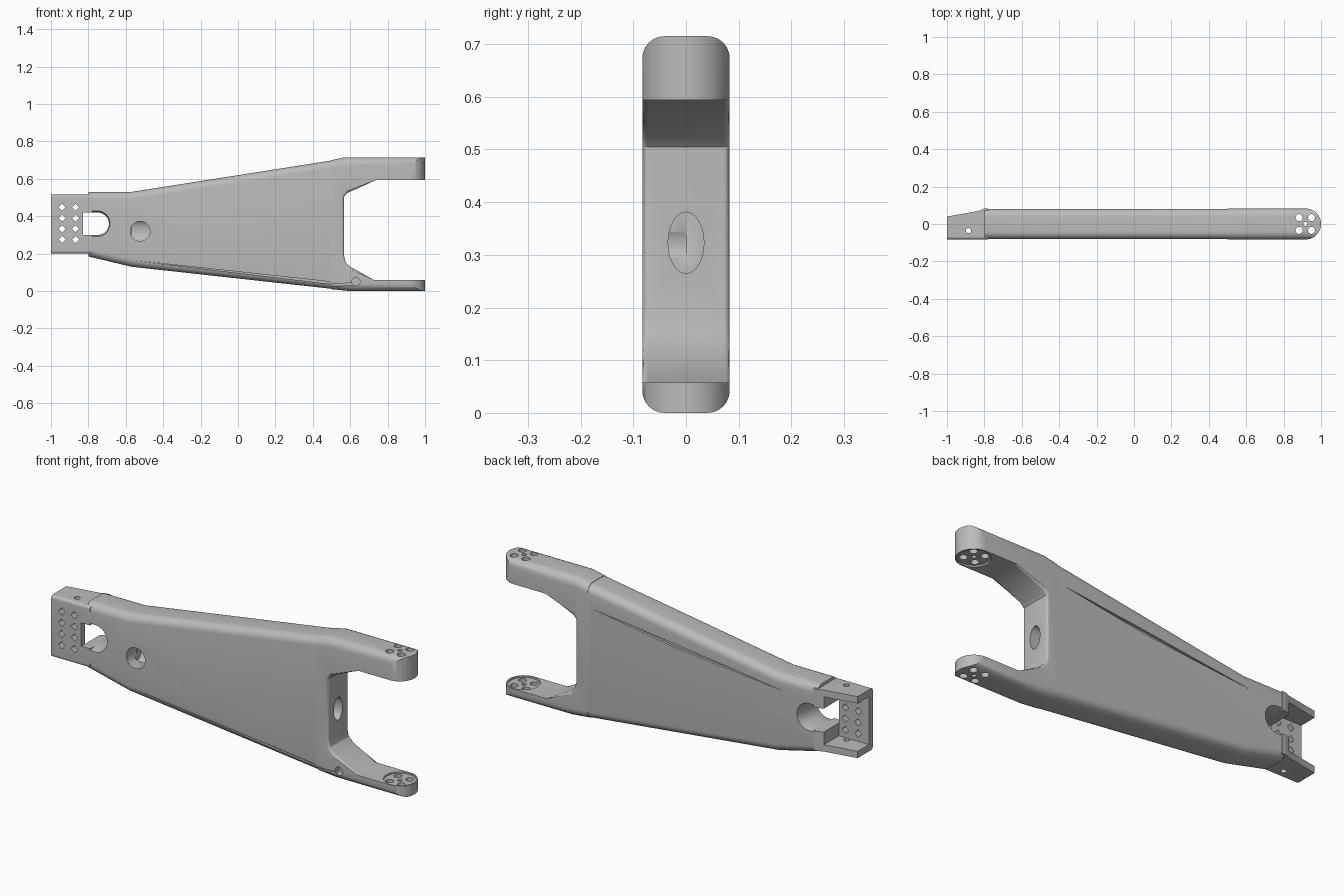
import bpy, bmesh, math
from mathutils import Vector

if "Cube" in bpy.data.objects:
    bpy.data.objects.remove(bpy.data.objects["Cube"], do_unlink=True)

grey = bpy.data.materials.new("satin_grey")
grey.use_nodes = True
COLOR = (0.5, 0.5, 0.5, 1)
grey.diffuse_color = COLOR
grey.node_tree.nodes["Principled BSDF"].inputs["Base Color"].default_value = COLOR

H = 0.083  # half depth of the link


def place(axis, u, v, d):
    return {"X": (d, u, v), "Y": (u, d, v), "Z": (u, v, d)}[axis]


def prism(name, axis, pts, lo, hi, bevels=(), flare=1.0):
    """Extrude a 2D outline along an axis, then round edges chosen by rules."""
    bm = bmesh.new()
    cu = sum(p[0] for p in pts) / len(pts)
    cv = sum(p[1] for p in pts) / len(pts)
    a = [bm.verts.new(place(axis, u, v, lo)) for u, v in pts]
    b = [bm.verts.new(place(axis, cu + (u - cu) * flare, cv + (v - cv) * flare, hi))
         for u, v in pts]
    bm.faces.new(a)
    bm.faces.new(b)
    for i in range(len(pts)):
        j = (i + 1) % len(pts)
        bm.faces.new((a[i], a[j], b[j], b[i]))
    bmesh.ops.recalc_face_normals(bm, faces=bm.faces)
    for size, rule in bevels:
        edges = []
        for e in bm.edges:
            p, q = (v.co for v in e.verts)
            if rule((p + q) / 2, q - p):
                edges.append(e)
        bmesh.ops.bevel(bm, geom=edges, offset=size, segments=6, profile=0.5,
                        affect="EDGES", clamp_overlap=True)
    bmesh.ops.recalc_face_normals(bm, faces=bm.faces)
    mesh = bpy.data.meshes.new(name)
    bm.to_mesh(mesh)
    bm.free()
    mesh.materials.append(grey)
    ob = bpy.data.objects.new(name, mesh)
    bpy.context.collection.objects.link(ob)
    return ob


def ring(cu, cv, ru, rv, n=32):
    return [(cu + ru * math.cos(math.tau * i / n), cv + rv * math.sin(math.tau * i / n))
            for i in range(n)]


def rect(u0, u1, v0, v1):
    return [(u0, v0), (u1, v0), (u1, v1), (u0, v1)]


def arc_end(u0, u1, v0, v1, n=24):
    """Outline with a square left end and a half-round right end."""
    r, c = (v1 - v0) / 2, (v0 + v1) / 2
    tip = [(u1 - r + r * math.cos(t), c + r * math.sin(t))
           for t in (math.pi * (i / n - 0.5) for i in range(n + 1))]
    return [(u0, v0)] + tip + [(u0, v1)]


def carve(targets, axis, pts, lo, hi, op="DIFFERENCE", flare=1.0):
    cutter = prism("cutter", axis, pts, lo, hi, flare=flare)
    cutter.hide_render = True
    for ob in targets:
        bpy.context.view_layer.objects.active = ob
        mod = ob.modifiers.new("carve", "BOOLEAN")
        mod.operation, mod.solver, mod.object = op, "EXACT", cutter
        bpy.ops.object.modifier_apply(modifier=mod.name)
    bpy.data.objects.remove(cutter, do_unlink=True)


def along_profile(m, d):
    return abs(d.y) < 1e-4


# Tapered main beam
body = prism("tapered_beam", "Y",
             [(-0.8, 0.185), (-0.57, 0.13), (0.5, 0.012), (0.5, 0.698),
              (-0.57, 0.53), (-0.8, 0.53)], -H + 0.002, H - 0.002,
             [(0.04, lambda m, d: along_profile(m, d) and abs(d.x) > 0.05)])

# Forked end with two arms
fork = prism("fork", "Y",
             [(0.5, 0.01), (0.6, 0), (1, 0), (1, 0.058), (0.73, 0.058),
              (0.6, 0.13), (0.575, 0.155), (0.567, 0.19), (0.567, 0.505),
              (0.585, 0.525), (0.74, 0.594), (1, 0.594), (1, 0.715),
              (0.57, 0.715), (0.5, 0.7)], -H, H,
             [(0.042, lambda m, d: along_profile(m, d) and abs(d.x) > 0.05
               and (m.z > 0.7 or m.z < 0.012)),
              (0.012, lambda m, d: along_profile(m, d) and abs(d.x) < 0.2
               and 0.07 < m.z < 0.58 and m.x > 0.55 and abs(m.y) > H - 0.001)])
carve([fork], "Z", arc_end(0.4, 1, -H, H), -0.1, 0.9, op="INTERSECT")

# Mounting bracket with sloped flanges
bracket = prism("mount_bracket", "Z",
                [(-1, -H), (-0.78, -H), (-0.78, H), (-0.8, H), (-0.83, 0.07), (-1, 0.04)],
                0.2, 0.515,
                [(0.015, lambda m, d: abs(d.z) < 1e-4 and abs(d.x) > 0.05 and m.y < 0)])
carve([bracket], "X", rect(-0.05, 0.2, 0.235, 0.48), -1.1, -0.83)

# Open slot between bracket and beam, flared at both faces
slot = arc_end(-0.83, -0.69, 0.3, 0.42)
carve([bracket, body], "Y", slot, -0.2, 0.2)
for side in (-1, 1):
    carve([body], "Y", arc_end(-0.9, -0.69, 0.3, 0.42), side * 0.05, side * 0.095, flare=1.22)

# Diamond holes in the mounting plate and small holes in its flanges
for x in (-0.94, -0.868):
    for z in (0.275, 0.333, 0.39, 0.448):
        carve([bracket], "Y", ring(x, z, 0.019, 0.019, 4), -0.2, 0)
carve([bracket], "Z", ring(-0.885, -0.035, 0.014, 0.014, 16), 0, 0.7)

# Cable duct running from the fork to the round front opening
carve([body, fork], "X", ring(0, 0.323, 0.034, 0.058), -0.57, 0.7)
carve([body], "Y", ring(-0.523, 0.32, 0.053, 0.053), -0.2, 0)

# Long shallow grooves: upper back and lower front
carve([body], "Y", [(0.47, 0.585), (0, 0.53), (-0.6, 0.455), (0, 0.512)], H - 0.014, 0.2)
carve([body], "Y", [(-0.55, 0.163), (0.49, 0.05), (0.49, 0.038)], -0.2, -H + 0.016)

# Screw pads at the fork tips
cx = 0.917
carve([fork], "Z", ring(cx, 0, 0.076, 0.076), 0.05, 0.602)
for x in (cx - 0.034, cx + 0.032):
    for y in (-0.034, 0.034):
        carve([fork], "Z", ring(x, y, 0.019, 0.019, 20), -0.1, 0.9)
carve([fork], "Z", ring(cx, 0, 0.011, 0.011, 16), -0.1, 0.9)

# Small cable outlet on the lower front of the fork
carve([fork], "Y", ring(0.63, 0.05, 0.022, 0.022, 20), -0.2, -H + 0.03)
carve([fork], "Y", [(0.48, 0.026), (0.61, 0.03), (0.63, 0.045), (0.48, 0.036)],
      -0.2, -H + 0.016)

# Smooth rounded surfaces, crisp edges
for ob in (body, fork, bracket):
    bpy.ops.object.select_all(action="DESELECT")
    ob.select_set(True)
    bpy.context.view_layer.objects.active = ob
    bpy.ops.object.shade_smooth_by_angle(angle=math.radians(30))
